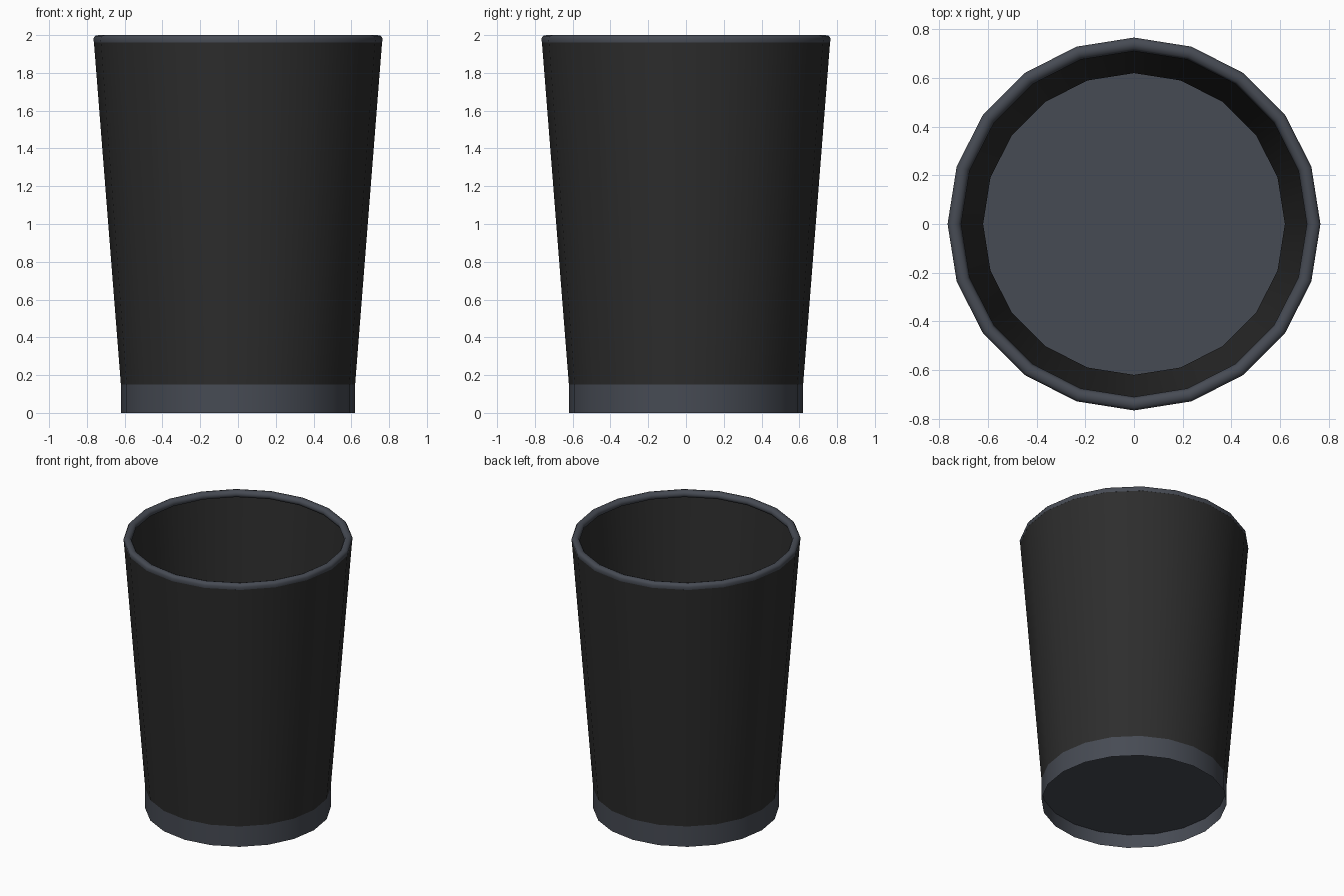
import bpy, bmesh, math

if "Cube" in bpy.data.objects:
    bpy.data.objects.remove(bpy.data.objects["Cube"])

SIDES = 20


def material(name, rgb):
    m = bpy.data.materials.new(name)
    m.diffuse_color = (*rgb, 1)
    m.use_nodes = True
    m.node_tree.nodes["Principled BSDF"].inputs["Base Color"].default_value = m.diffuse_color
    return m


slate = material("slate grey", (0.062, 0.070, 0.088))
black = material("soft black", (0.026, 0.026, 0.026))


def lathe(name, profile, mat, closed=False):
    """Spin an (r, z) profile round the z axis; r = 0 gives a centre point."""
    bm = bmesh.new()
    rings = []
    for r, z in profile:
        if r == 0:
            rings.append([bm.verts.new((0, 0, z))] * SIDES)
        else:
            rings.append([bm.verts.new((r * math.cos(math.tau * i / SIDES),
                                        r * math.sin(math.tau * i / SIDES), z))
                          for i in range(SIDES)])
    pairs = list(zip(rings, rings[1:]))
    if closed:
        pairs.append((rings[-1], rings[0]))
    for a, b in pairs:
        for i in range(SIDES):
            j = (i + 1) % SIDES
            corners = list(dict.fromkeys((a[i], a[j], b[j], b[i])))
            bm.faces.new(corners)
    if closed:
        bmesh.ops.recalc_face_normals(bm, faces=bm.faces)
    mesh = bpy.data.meshes.new(name)
    bm.to_mesh(mesh)
    bm.free()
    mesh.materials.append(mat)
    obj = bpy.data.objects.new(name, mesh)
    bpy.context.collection.objects.link(obj)
    bpy.ops.object.select_all(action='DESELECT')
    obj.select_set(True)
    bpy.context.view_layer.objects.active = obj
    bpy.ops.object.shade_smooth_by_angle(angle=math.radians(50))
    return obj


# Tapered thin wall
lathe("bin_wall", [(0.62, 0.15), (0.763, 1.965)], black)

# Straight band round the foot
lathe("base_band", [(0.62, 0.0), (0.62, 0.15)], slate)

# Floor, raised above the bottom edge
lathe("floor", [(0.62, 0.10), (0, 0.10)], slate)

# Rolled rim
lathe("rim", [(0.763, 1.96), (0.766, 1.982), (0.757, 1.996), (0.738, 2.0),
              (0.720, 1.994), (0.71, 1.975), (0.718, 1.955), (0.738, 1.947)],
      slate, closed=True)
